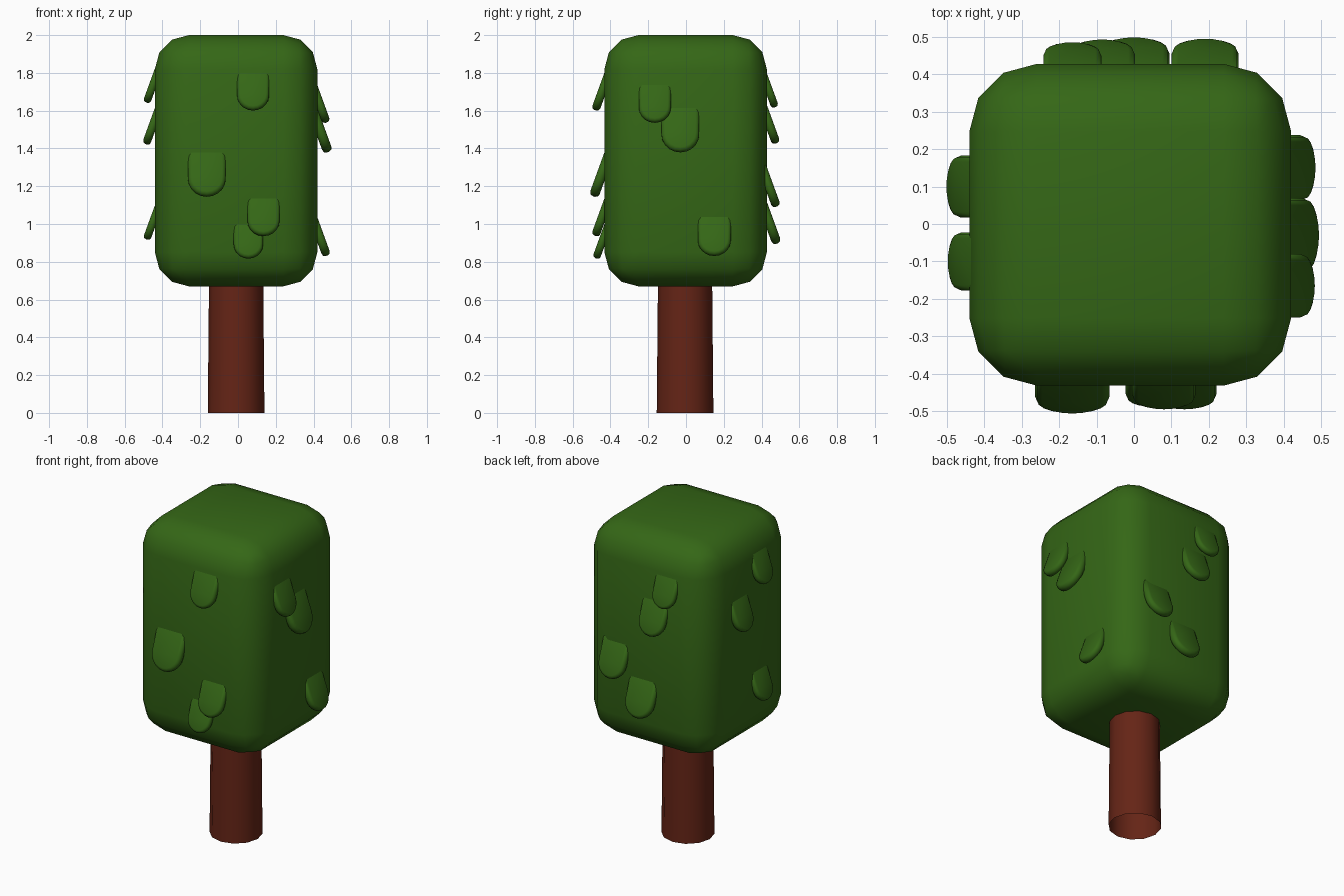
import bpy, bmesh, math
from mathutils import Matrix, Vector

if "Cube" in bpy.data.objects:
    bpy.data.objects.remove(bpy.data.objects["Cube"])


def material(name, rgb):
    m = bpy.data.materials.new(name)
    m.diffuse_color = (*rgb, 1)
    m.use_nodes = True
    m.node_tree.nodes["Principled BSDF"].inputs["Base Color"].default_value = m.diffuse_color
    return m


GREEN = material("leaf_green", (0.035, 0.135, 0.008))
BROWN = material("bark_brown", (0.13, 0.018, 0.008))


def finish(bm, name, mat):
    bmesh.ops.recalc_face_normals(bm, faces=bm.faces)
    mesh = bpy.data.meshes.new(name)
    bm.to_mesh(mesh)
    bm.free()
    mesh.shade_smooth()
    mesh.materials.append(mat)
    obj = bpy.data.objects.new(name, mesh)
    bpy.context.collection.objects.link(obj)
    return obj


# Trunk: slightly tapered open tube
bm = bmesh.new()
bmesh.ops.create_cone(bm, cap_ends=False, segments=12, radius1=0.15, radius2=0.143,
                      depth=0.75, matrix=Matrix.Translation((-0.01, -0.005, 0.375)))
finish(bm, "trunk", BROWN)

# Crown: tall box with broad rounded edges
bm = bmesh.new()
bmesh.ops.create_cube(bm, size=1, matrix=Matrix.Translation((-0.01, -0.002, 1.335))
                      @ Matrix.Diagonal((0.86, 0.86, 1.33, 1)))
bmesh.ops.bevel(bm, geom=bm.edges[:], offset=0.18, segments=3, profile=0.5, affect='EDGES')
finish(bm, "crown", GREEN)


def leaf(name, side, along, bottom, width):
    """Tongue-shaped leaf hanging off one wall; along = x or y position on it."""
    r, height, tilt = width / 2, width * 1.12, math.radians(20)
    thick, length = width * 0.26, width * 1.12 / math.cos(math.radians(20))
    outline = [(-r, 0.03), (-r, r - length)]
    outline += [(r * math.cos(a), r - length + r * math.sin(a))
                for a in (math.pi * (1 + i / 10) for i in range(1, 10))]
    outline += [(r, r - length), (r, 0.03)]
    bm = bmesh.new()
    face = bm.faces.new([bm.verts.new((u, 0, v)) for u, v in outline])
    ext = bmesh.ops.extrude_face_region(bm, geom=[face])
    moved = [g for g in ext["geom"] if isinstance(g, bmesh.types.BMVert)]
    bmesh.ops.translate(bm, verts=moved, vec=(0, thick, 0))
    rims = [e for e in bm.edges if abs(e.verts[0].co.y - e.verts[1].co.y) < 1e-5]
    bmesh.ops.bevel(bm, geom=rims, offset=width * 0.1, segments=2, profile=0.5, affect='EDGES')
    # local outside is -y; swing the tip outward, then turn to the chosen wall
    angle, place = {
        "front": (0, Vector((along, -0.432, 0))),
        "right": (math.pi / 2, Vector((0.42, along, 0))),
        "back": (math.pi, Vector((along, 0.428, 0))),
        "left": (-math.pi / 2, Vector((-0.44, along, 0))),
    }[side]
    place.z = bottom + height
    bm.transform(Matrix.Translation(place) @ Matrix.Rotation(angle, 4, 'Z')
                 @ Matrix.Rotation(-tilt, 4, 'X'))
    finish(bm, name, GREEN)


# Leaves: wall, position along wall, bottom height, width
LEAVES = [
    ("front", 0.08, 1.61, 0.17), ("front", -0.165, 1.155, 0.20),
    ("front", 0.135, 0.945, 0.17), ("front", 0.055, 0.825, 0.155),
    ("right", -0.165, 1.545, 0.17), ("right", -0.03, 1.39, 0.20),
    ("right", 0.15, 0.84, 0.175),
    ("left", -0.10, 1.65, 0.155), ("left", 0.10, 1.43, 0.165),
    ("left", -0.10, 0.925, 0.155),
    ("back", -0.165, 1.625, 0.155), ("back", -0.085, 1.435, 0.175),
    ("back", 0.19, 1.10, 0.18), ("back", 0.0, 0.905, 0.19),
]
for i, (side, along, bottom, width) in enumerate(LEAVES, 1):
    leaf(f"{side}_leaf_{i}", side, along, bottom, width)
